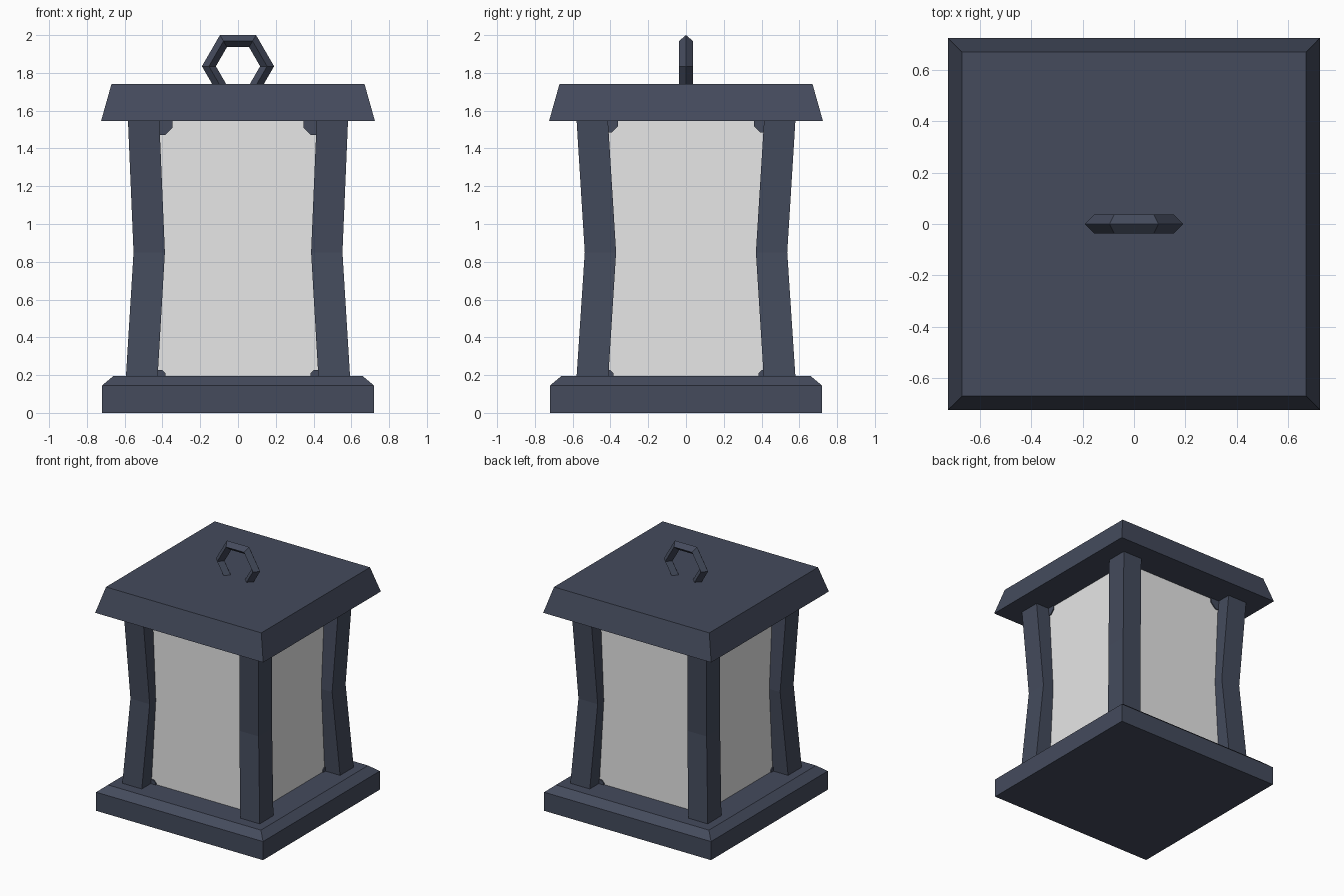
import bpy, bmesh, math
from mathutils import Matrix

if "Cube" in bpy.data.objects:
    bpy.data.objects.remove(bpy.data.objects["Cube"])


def material(name, rgb):
    m = bpy.data.materials.new(name)
    m.diffuse_color = (*rgb, 1)
    m.use_nodes = True
    m.node_tree.nodes["Principled BSDF"].inputs["Base Color"].default_value = m.diffuse_color
    return m


METAL = material("dark blue metal", (0.058, 0.07, 0.108))
GLASS = material("frosted glass", (0.8, 0.8, 0.8))


def finish(name, bm, mat):
    bmesh.ops.recalc_face_normals(bm, faces=bm.faces)
    me = bpy.data.meshes.new(name)
    bm.to_mesh(me)
    bm.free()
    me.materials.append(mat)
    ob = bpy.data.objects.new(name, me)
    bpy.context.scene.collection.objects.link(ob)
    return ob


def square_stack(name, levels, mat):
    """Stack of rectangles: each level is (cx, cy, z, half size)."""
    bm = bmesh.new()
    rings = [[bm.verts.new((cx + sx * h, cy + sy * h, z))
              for sx, sy in ((-1, -1), (1, -1), (1, 1), (-1, 1))]
             for cx, cy, z, h in levels]
    bm.faces.new(rings[0])
    bm.faces.new(rings[-1])
    for a, b in zip(rings, rings[1:]):
        for i in range(4):
            j = (i + 1) % 4
            bm.faces.new((a[i], a[j], b[j], b[i]))
    return finish(name, bm, mat)


# Base with chamfered top, and tapered roof
square_stack("base", [(0, 0, 0, 0.72), (0, 0, 0.145, 0.72), (0, 0, 0.195, 0.66)], METAL)
square_stack("roof", [(0, 0, 1.545, 0.725), (0, 0, 1.74, 0.67)], METAL)

# Glass body
square_stack("glass", [(0, 0, 0.19, 0.46), (0, 0, 1.55, 0.46)], GLASS)

# Bent corner posts
for sx, side in ((-1, "left"), (1, "right")):
    for sy, end in ((-1, "front"), (1, "back")):
        square_stack(f"{end}_{side}_post",
                     [(sx * 0.51, sy * 0.496, 0.18, 0.084),
                      (sx * 0.47, sy * 0.453, 0.85, 0.083),
                      (sx * 0.50, sy * 0.497, 1.56, 0.083)], METAL)

# Small corner brackets lying on each glass face
for k, face in enumerate(("front", "right", "back", "left")):
    bm = bmesh.new()
    top_r = 0.075 if k % 2 == 0 else 0.06
    for sx in (-1, 1):
        for z, r in ((1.54, top_r), (0.195, 0.035)):
            m = (Matrix.Rotation(k * math.pi / 2, 4, 'Z')
                 @ Matrix.Translation((sx * 0.415, -0.46, z))
                 @ Matrix.Rotation(math.pi / 2, 4, 'X')
                 @ Matrix.Rotation(math.pi / 8, 4, 'Z'))
            bmesh.ops.create_cone(bm, cap_ends=True, segments=8, radius1=r,
                                  radius2=r, depth=0.016, matrix=m)
    finish(f"{face}_brackets", bm, METAL)

# Six-sided hanging ring with diamond cross-section
bm = bmesh.new()
R, r = 0.154, 0.037
rings = []
for i in range(6):
    a = i * math.pi / 3
    rings.append([bm.verts.new(((R + dr) * math.cos(a), dy, 1.835 + (R + dr) * math.sin(a)))
                  for dr, dy in ((r, 0), (0, r), (-r, 0), (0, -r))])
for i in range(6):
    p, q = rings[i], rings[(i + 1) % 6]
    for j in range(4):
        n = (j + 1) % 4
        bm.faces.new((p[j], p[n], q[n], q[j]))
finish("hanging_ring", bm, METAL)
